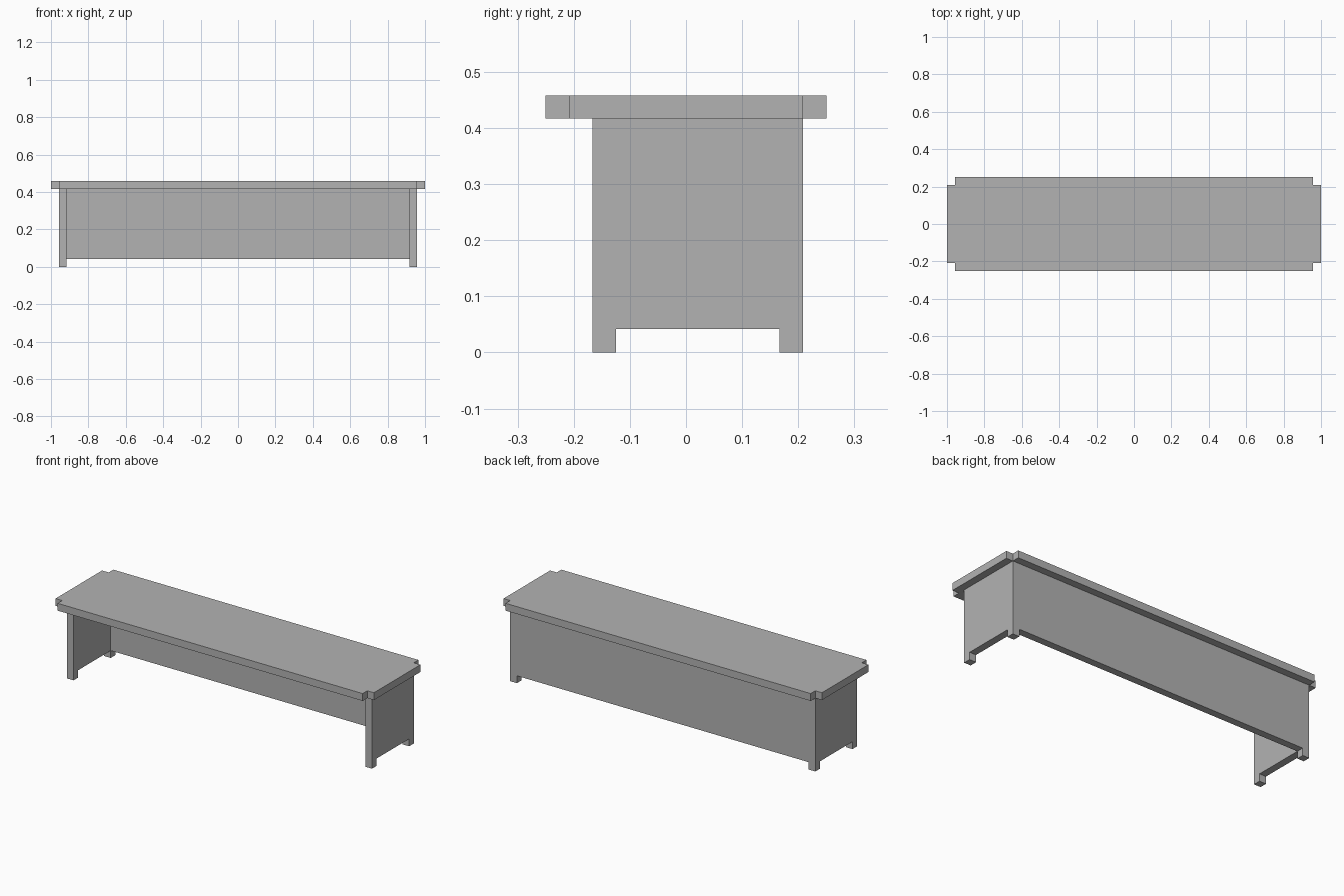
import bpy
import bmesh
from mathutils import Vector

cube = bpy.data.objects.get("Cube")
if cube:
    bpy.data.objects.remove(cube, do_unlink=True)

U = 1 / 24  # board thickness; every size is a multiple of it

grey = bpy.data.materials.new("plain grey")
grey.use_nodes = True
colour = (0.45, 0.45, 0.45, 1)
grey.diffuse_color = colour
grey.node_tree.nodes["Principled BSDF"].inputs["Base Color"].default_value = colour


def board(name, outline, direction):
    """Extrude a flat outline, given in board thicknesses, into a solid board."""
    bm = bmesh.new()
    face = bm.faces.new([bm.verts.new(Vector(p) * U) for p in outline])
    result = bmesh.ops.extrude_face_region(bm, geom=[face], use_keep_orig=True)
    moved = [v for v in result["geom"] if isinstance(v, bmesh.types.BMVert)]
    bmesh.ops.translate(bm, verts=moved, vec=Vector(direction) * U)
    bmesh.ops.recalc_face_normals(bm, faces=bm.faces)
    mesh = bpy.data.meshes.new(name)
    bm.to_mesh(mesh)
    bm.free()
    mesh.materials.append(grey)
    obj = bpy.data.objects.new(name, mesh)
    bpy.context.collection.objects.link(obj)
    return obj


# Bench top with a square notch in each corner
w, d = 24, 6
quarter = [(w, d - 1), (w - 1, d - 1), (w - 1, d)]
plan = (quarter
        + [(-x, y) for x, y in reversed(quarter)]
        + [(-x, -y) for x, y in quarter]
        + [(x, -y) for x, y in reversed(quarter)])
board("bench_top", [(x, y, 10) for x, y in plan], (0, 0, 1))

# End panels, cut out below to leave two short feet each
profile = [(-4, 0), (-3, 0), (-3, 1), (4, 1), (4, 0), (5, 0), (5, 10), (-4, 10)]
for name, x in (("left_end_panel", 22), ("right_end_panel", -23)):
    board(name, [(x, y, z) for y, z in profile], (1, 0, 0))

# Back panel between the ends, flush with their rear edges
board("back_panel", [(-22, 4, 1), (22, 4, 1), (22, 4, 10), (-22, 4, 10)], (0, 1, 0))
